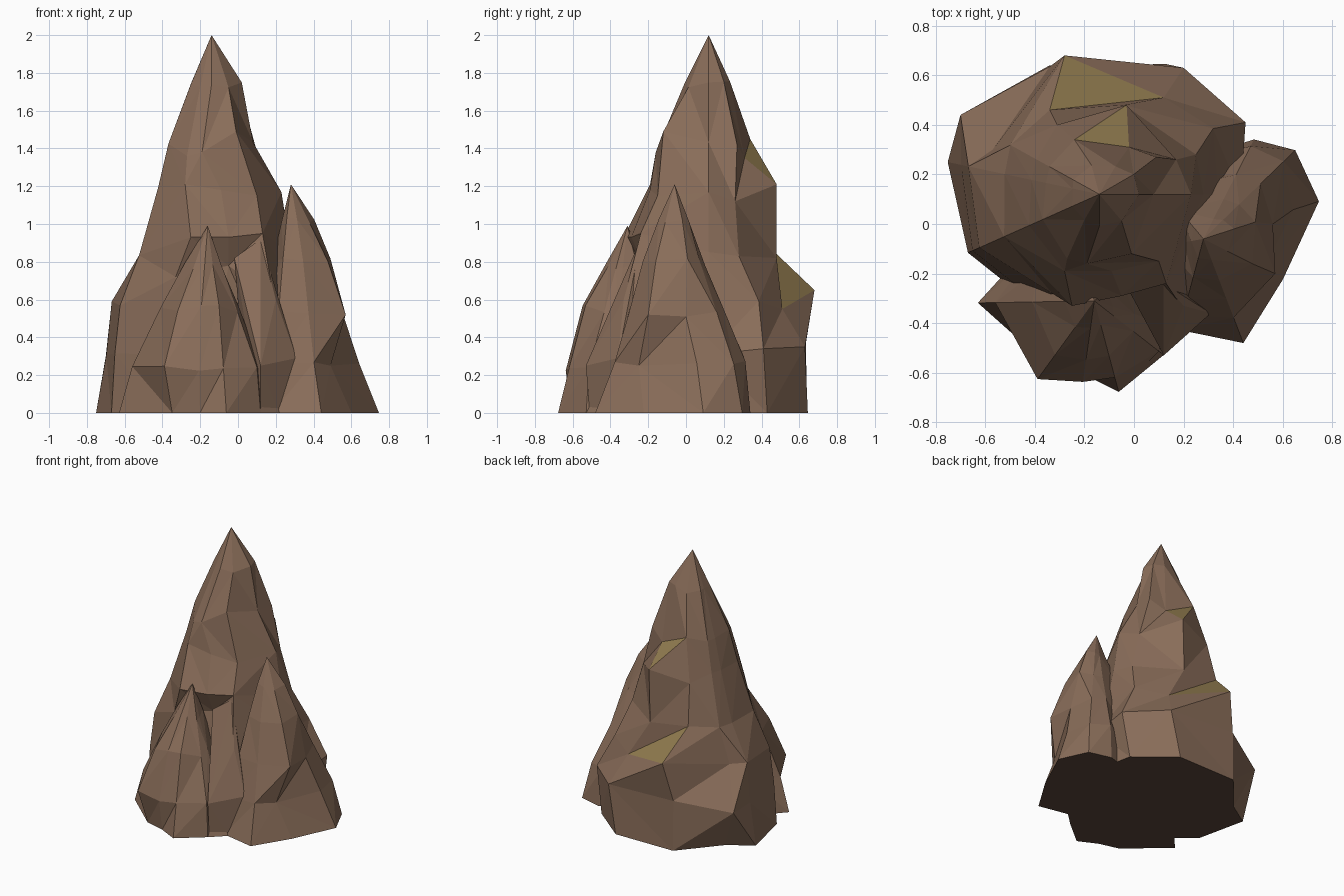
import bpy, bmesh, math, random

if "Cube" in bpy.data.objects:
    bpy.data.objects.remove(bpy.data.objects["Cube"])

random.seed(4)


def material(name, rgb):
    m = bpy.data.materials.new(name)
    m.diffuse_color = (*rgb, 1)
    m.use_nodes = True
    m.node_tree.nodes["Principled BSDF"].inputs["Base Color"].default_value = m.diffuse_color
    return m


MATERIALS = [material("brown rock", (0.25, 0.152, 0.1)),
             material("dry moss", (0.29, 0.205, 0.08)),
             material("dark underside", (0.105, 0.062, 0.043))]


def finish(name, bm):
    bmesh.ops.recalc_face_normals(bm, faces=bm.faces)
    for f in bm.faces:
        if f.normal.z < -0.99 and f.calc_center_median().z < 0.001:
            f.material_index = 2
    me = bpy.data.meshes.new(name)
    bm.to_mesh(me)
    bm.free()
    for m in MATERIALS:
        me.materials.append(m)
    ob = bpy.data.objects.new(name, me)
    bpy.context.collection.objects.link(ob)
    return ob


def spire(name, tip, angles, rings, moss=None, splits=None, jitter=0.02):
    """Faceted spire lofted to a point. A ring entry is a radius or a fixed point.
    splits fixes the diagonal of a (ring, segment) quad; moss maps such a quad
    to which of its two triangles is mossy."""
    moss, splits = moss or {}, splits or {}
    bm = bmesh.new()
    loops = []
    for z, entries in rings:
        loop = []
        for a, r in zip(angles, entries):
            if isinstance(r, tuple):
                loop.append(bm.verts.new(r))
                continue
            t = math.radians(a)
            dz = random.uniform(-jitter, jitter) if z else 0
            loop.append(bm.verts.new((tip[0] + r * math.cos(t),
                                      tip[1] + r * math.sin(t), z + dz)))
        loops.append(loop)
    n = len(angles)
    bm.faces.new(loops[0][::-1])
    for k, (lo, hi) in enumerate(zip(loops, loops[1:])):
        for i in range(n):
            a, b, c, d = lo[i], lo[(i + 1) % n], hi[(i + 1) % n], hi[i]
            pick = random.choice((0, 1))
            pick = 0 if (k, i) in moss else splits.get((k, i), pick)
            tris = (((a, b, c), (a, c, d)), ((a, b, d), (b, c, d)))[pick]
            for j, t in enumerate(tris):
                f = bm.faces.new(t)
                f.material_index = int(moss.get((k, i)) == j)
    top = bm.verts.new(tip)
    for i in range(n):
        bm.faces.new((loops[-1][i], loops[-1][(i + 1) % n], top))
    return finish(name, bm)


def boulder(name, points):
    """Convex block around a few corner points."""
    bm = bmesh.new()
    bmesh.ops.convex_hull(bm, input=[bm.verts.new(p) for p in points])
    return finish(name, bm)


# tall main spire with a front overhang and two mossy facets on the back
spire("main_spire", (-0.14, 0.12, 2.0),
      [0, 30, 60, 105, 151, 168, 204, 240, 270, 310],
      [(0.00, [.60, .62, (.13, .645, 0), (-.34, .64, 0), .50, .625,
               .58, .52, .50, .50]),
       (0.32, [.57, (.45, .41, .34), (.20, .63, .35), (-.34, .635, .37),
               (-.70, .44, .30), .57, .56, .50, .46, .46]),
       (0.58, [.48, .53, (.12, .51, .55), (-.28, .68, .65), (-.57, .30, .58),
               .54, .53, (-.33, -.28, .72), (-.05, -.22, .78), (.19, -.33, .60)]),
       (0.85, [.42, (.25, .28, .83), (-.04, .48, .82), (-.34, .46, .86), .41, .39,
               .42, (-.25, -.33, .93), (-.05, -.29, .93), (.13, -.24, .95)]),
       (1.18, [.37, (.17, .26, 1.12), (-.03, .48, 1.21), (-.31, .40, 1.15), .29, .28,
               .31, (-.28, -.19, 1.21), (-.09, -.19, 1.18), (.10, -.15, 1.15)]),
       (1.42, [.22, (.09, .27, 1.42), (-.02, .31, 1.35), (-.24, .34, 1.45), .23,
               .22, .25, (-.27, -.14, 1.36), (-.19, -.16, 1.38), (-.01, -.12, 1.49)]),
       (1.74, [.16, .16, .13, .12, .12, .11, .12, .12, .13, .14])],
      moss={(2, 2): 0, (4, 2): 1},
      splits={(0, 3): 0, (0, 4): 1, (1, 2): 0, (1, 3): 0, (1, 1): 0})

# shorter spire on the right
spire("right_spire", (0.28, -0.06, 1.21),
      [18, 44, 63, 130, 190, 255, 291, 333],
      [(0.00, [.49, .515, .45, .35, .30, .38, .45, .36]),
       (0.27, [.38, .45, .42, .30, .25, .32, .34, (.49, -.25, .25)]),
       (0.54, [(.56, .0, .51), .32, .29, .25, .16, .25, .26, (.57, -.20, .52)]),
       (0.80, [.22, .20, .18, .15, .08, .16, .18, .22]),
       (1.02, [.13, .11, .09, .06, .05, .08, .09, .11])],
      splits={(1, 7): 0})

# shortest spire in front
spire("front_spire", (-0.16, -0.31, 0.99),
      [40, 110, 150, 181, 234, 262, 285, 322, 342],
      [(0.00, [.30, .25, .35, .47, .32, .30, .38, .355, .40]),
       (0.23, [.25, .25, .32, .40, .39, .33, .32, .33, .30]),
       (0.55, [.14, .20, .26, .25, .27, .24, .23, .20, .17]),
       (0.78, [.07, .10, .13, .12, .13, .11, .10, .10, .08])])

# rock filling the valley between the two small spires up to the overhang
boulder("valley_rock",
        [(.12, -.53, .25), (.31, -.36, .29), (.20, -.33, .60), (-.02, -.27, .82),
         (.12, -.24, .92), (.22, -.42, 0), (.12, -.51, 0), (.05, -.25, 0),
         (.30, -.25, 0)])
